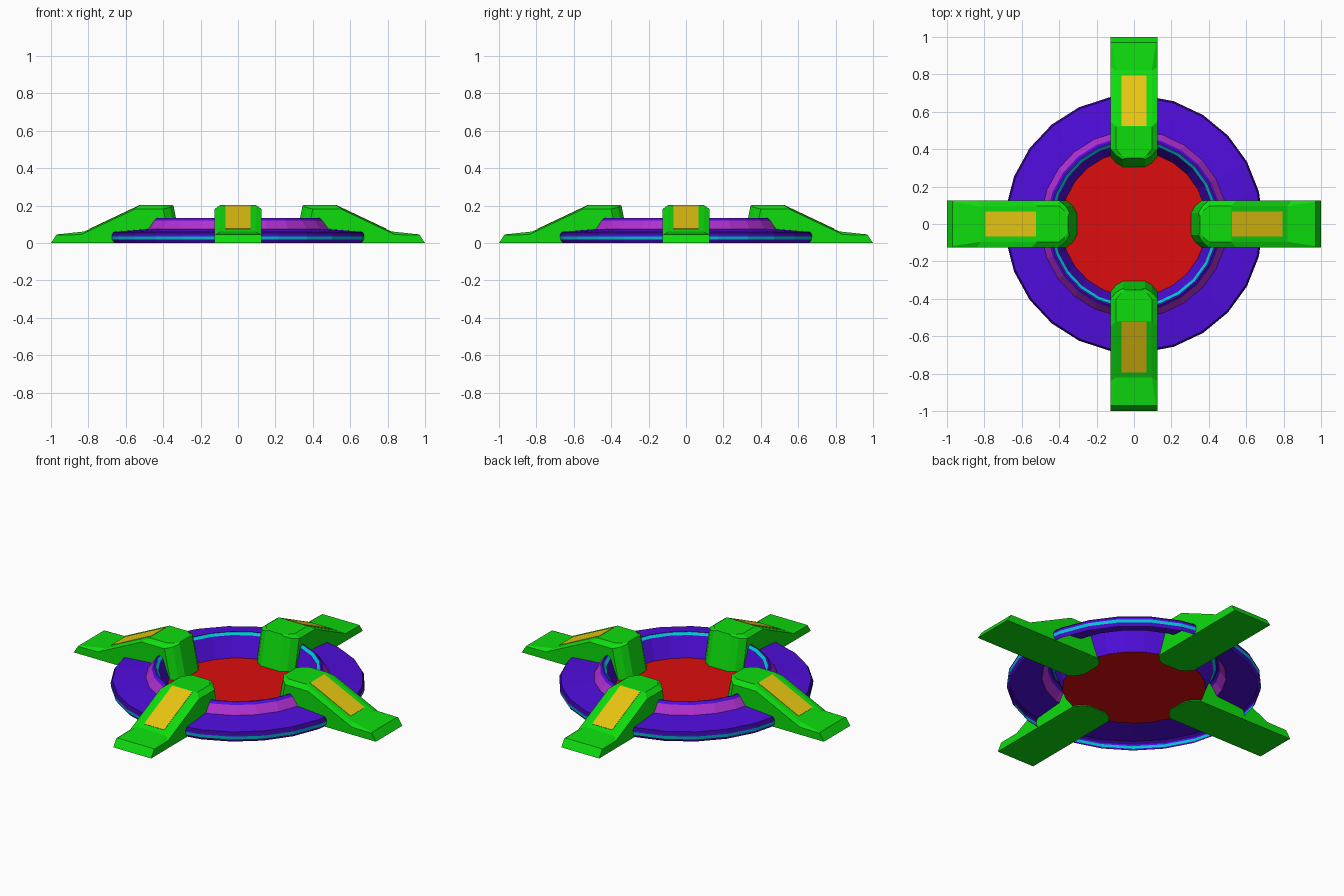
import bpy, bmesh, math
from mathutils import Matrix

cube = bpy.data.objects.get("Cube")
if cube:
    bpy.data.objects.remove(cube, do_unlink=True)


def material(name, rgb):
    m = bpy.data.materials.new(name)
    m.use_nodes = True
    m.diffuse_color = (*rgb, 1)
    m.node_tree.nodes["Principled BSDF"].inputs["Base Color"].default_value = (*rgb, 1)
    return m


green = material("bright green", (0.004, 0.72, 0.004))
yellow = material("golden yellow", (0.8, 0.56, 0.006))
red = material("red", (0.72, 0.004, 0.004))
violet = material("blue violet", (0.08, 0.004, 0.72))
indigo = material("dark indigo", (0.03, 0.001, 0.25))
magenta = material("purple magenta", (0.45, 0.03, 0.65))
cyan = material("cyan", (0.0, 0.55, 0.68))

SIDES = 25


def finish(bm, name, mats, fix_normals=True):
    if fix_normals:
        bmesh.ops.recalc_face_normals(bm, faces=bm.faces)
    me = bpy.data.meshes.new(name)
    bm.to_mesh(me)
    bm.free()
    for m in mats:
        me.materials.append(m)
    ob = bpy.data.objects.new(name, me)
    bpy.context.collection.objects.link(ob)
    return ob


def circle(bm, r, z):
    step = math.tau / SIDES
    return [bm.verts.new((r * math.cos(i * step), r * math.sin(i * step), z))
            for i in range(SIDES)]


# Ring shell: radius, height and colour of the band that follows each point
profile = [
    (0.675, 0.0, violet), (0.688, 0.018, cyan), (0.69, 0.036, violet),
    (0.69, 0.045, indigo), (0.68, 0.06, violet), (0.5, 0.075, magenta),
    (0.468, 0.122, violet), (0.455, 0.135, violet), (0.447, 0.135, cyan),
    (0.432, 0.122, violet), (0.388, 0.004, violet)]
ring_mats = [violet, cyan, indigo, magenta]
bm = bmesh.new()
loops = [circle(bm, r, z) for r, z, _ in profile]
for (_, _, mat), a, b in zip(profile, loops, loops[1:]):
    for i in range(SIDES):
        j = (i + 1) % SIDES
        f = bm.faces.new((a[i], a[j], b[j], b[i]))
        f.material_index = ring_mats.index(mat)
finish(bm, "ring_shell", ring_mats, fix_normals=False)

# Floor disc
bm = bmesh.new()
bm.faces.new(circle(bm, 0.39, 0.005))
finish(bm, "floor_disc", [red], fix_normals=False)

# Leg stations from tip to rounded inner end:
# (reach, half width) at the base, then (reach, half width, height) at shoulder and top
stations = [
    ((1.0, 0.125), (0.972, 0.125, 0.043), (0.97, 0.118, 0.046)),
    ((0.84, 0.125), (0.84, 0.125, 0.045), (0.82, 0.095, 0.062)),
    ((0.55, 0.125), (0.55, 0.125, 0.182), (0.52, 0.095, 0.204)),
    ((0.36, 0.125), (0.40, 0.125, 0.182), (0.40, 0.095, 0.204)),
    ((0.325, 0.095), (0.365, 0.095, 0.19), (0.37, 0.07, 0.204)),
    ((0.305, 0.06), (0.345, 0.06, 0.2), (0.352, 0.045, 0.204))]


def make_leg(name, turn):
    bm = bmesh.new()
    sections = []
    for base, shoulder, top in stations:
        half = [(*base, 0.0), shoulder, top]
        pts = [(r, w, z) for r, w, z in half] + [(r, -w, z) for r, w, z in reversed(half)]
        sections.append([bm.verts.new(p) for p in pts])
    for a, b in zip(sections, sections[1:]):
        for i in range(6):
            j = (i + 1) % 6
            bm.faces.new((a[i], a[j], b[j], b[i]))
    bm.faces.new(sections[0])
    bm.faces.new(sections[-1])
    bm.transform(turn)
    finish(bm, name, [green])


# Sloping panel plate set on each leg
def make_panel(name, turn):
    bm = bmesh.new()
    outer, inner = (0.793, 0.077), (0.525, 0.204)
    corners = [(outer, -1), (outer, 1), (inner, 1), (inner, -1)]
    bm.faces.new([bm.verts.new((r, s * 0.067, z)) for (r, z), s in corners])
    bm.transform(turn)
    ob = finish(bm, name, [yellow], fix_normals=False)
    ob.modifiers.new("thickness", "SOLIDIFY").thickness = 0.006


for i, side in enumerate(("left", "back", "right", "front")):
    turn = Matrix.Rotation(i * math.pi / 2, 4, "Z")
    make_leg(side + "_leg", turn)
    make_panel(side + "_leg_panel", turn)
